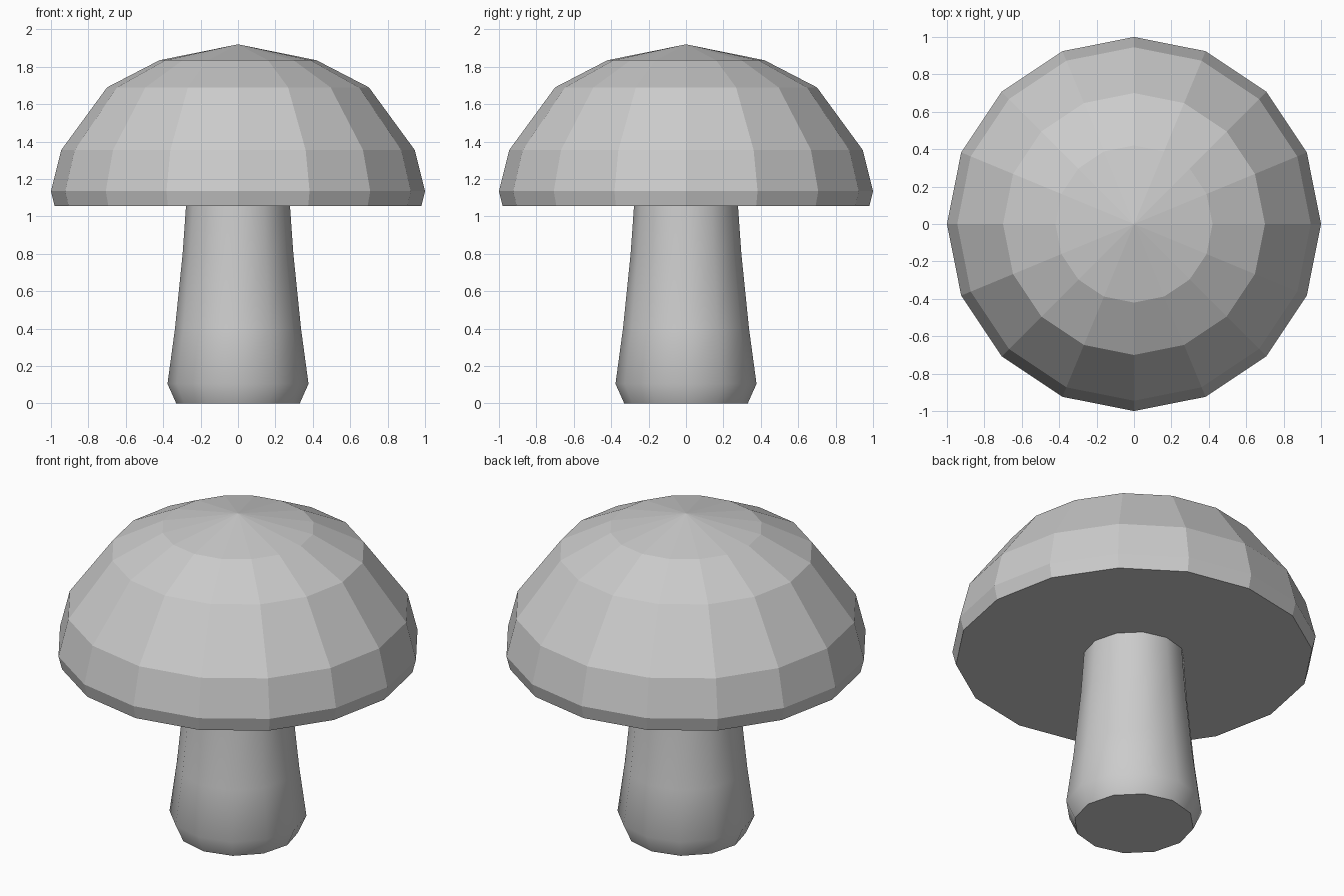
import bpy, bmesh
from math import cos, sin, pi, radians

if "Cube" in bpy.data.objects:
    bpy.data.objects.remove(bpy.data.objects["Cube"])


def lathe(name, profile, sides, apex=None):
    """Revolve (radius, z) points around z; close the bottom, and the top with an apex or a flat face."""
    bm = bmesh.new()
    rings = [[bm.verts.new((r * cos(2 * pi * i / sides), r * sin(2 * pi * i / sides), z))
              for i in range(sides)] for r, z in profile]
    for low, high in zip(rings, rings[1:]):
        for i in range(sides):
            j = (i + 1) % sides
            bm.faces.new((low[i], low[j], high[j], high[i]))
    bm.faces.new(rings[0][::-1])
    top = rings[-1]
    if apex is None:
        bm.faces.new(top)
    else:
        tip = bm.verts.new((0, 0, apex))
        for i in range(sides):
            bm.faces.new((top[i], top[(i + 1) % sides], tip))
    mesh = bpy.data.meshes.new(name)
    bm.to_mesh(mesh)
    bm.free()
    obj = bpy.data.objects.new(name, mesh)
    bpy.context.collection.objects.link(obj)
    return obj


# Faceted cap with a flat underside
lathe("cap", [(0.98, 1.055), (1.0, 1.135), (0.945, 1.355), (0.70, 1.69), (0.42, 1.835)], 16, apex=1.92)

# Smooth tapering stem, its top just inside the cap
stem = lathe("stem", [(0.33, 0), (0.377, 0.105), (0.337, 0.4), (0.296, 0.8), (0.277, 1.07)], 12)
bpy.ops.object.select_all(action='DESELECT')
stem.select_set(True)
bpy.context.view_layer.objects.active = stem
bpy.ops.object.shade_smooth_by_angle(angle=radians(50))
